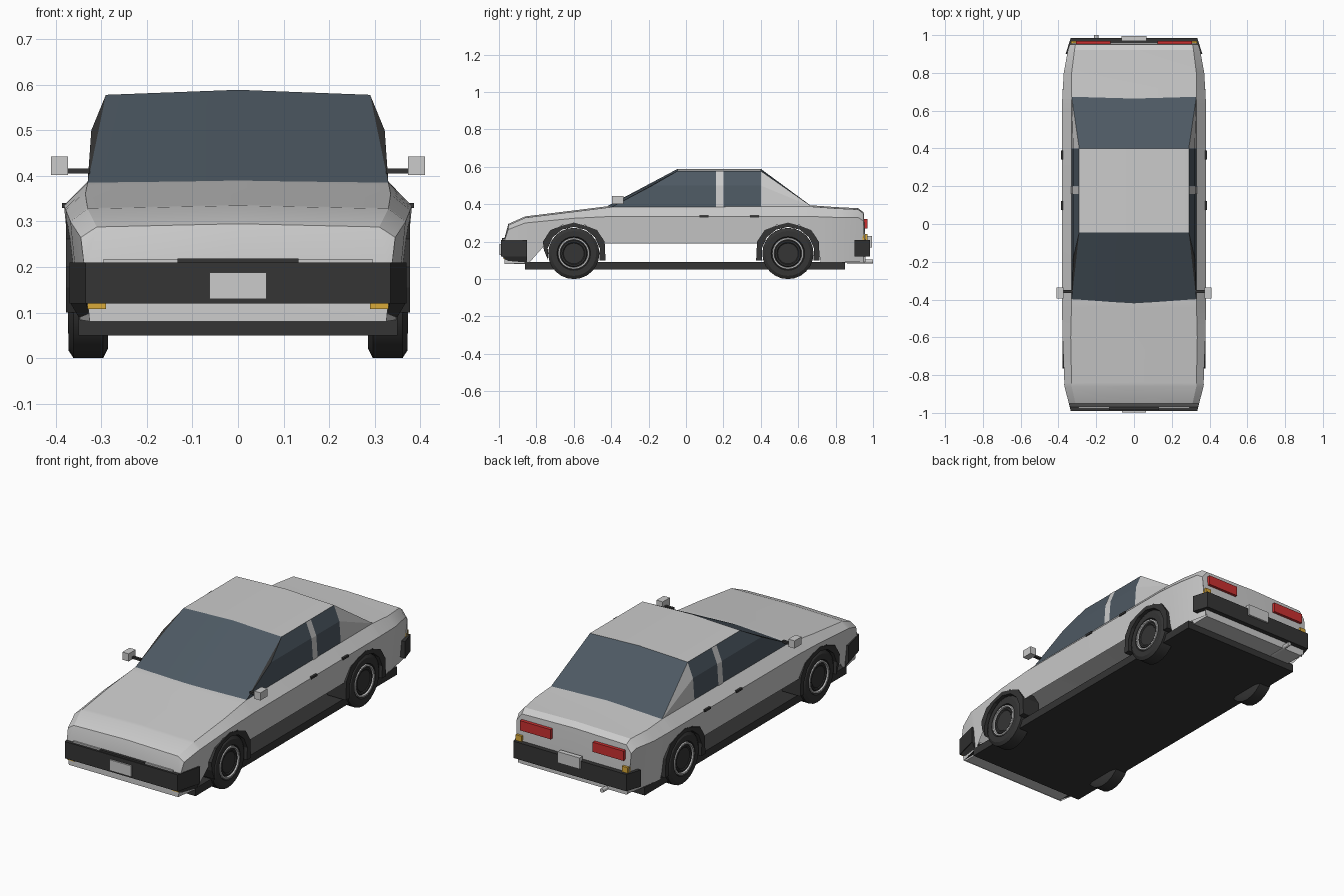
import bpy, bmesh, math

if "Cube" in bpy.data.objects:
    bpy.data.objects.remove(bpy.data.objects["Cube"])


def material(name, col):
    m = bpy.data.materials.new(name)
    m.diffuse_color = (*col, 1)
    m.use_nodes = True
    m.node_tree.nodes["Principled BSDF"].inputs["Base Color"].default_value = m.diffuse_color
    return m


DARK = material("black_trim", (0.035, 0.035, 0.035))
GLASS = material("tinted_glass", (0.075, 0.1, 0.125))
RED = material("red_lens", (0.6, 0.03, 0.03))
AMBER = material("amber_lens", (0.7, 0.4, 0.04))


def mesh(name, verts, faces, mat=None, mirror=False, smooth=None):
    me = bpy.data.meshes.new(name)
    me.from_pydata(verts, [], faces)
    bm = bmesh.new()
    bm.from_mesh(me)
    bmesh.ops.recalc_face_normals(bm, faces=bm.faces)
    bm.to_mesh(me)
    bm.free()
    ob = bpy.data.objects.new(name, me)
    bpy.context.collection.objects.link(ob)
    if mat:
        me.materials.append(mat)
    if mirror:
        ob.modifiers.new("mirror", 'MIRROR')
    if smooth:
        bpy.ops.object.select_all(action='DESELECT')
        ob.select_set(True)
        bpy.context.view_layer.objects.active = ob
        bpy.ops.object.shade_smooth_by_angle(angle=math.radians(smooth))
    return ob


def prism(name, low, high, mat=None, mirror=False):
    """Closed solid between two matching outlines."""
    n = len(low)
    faces = [(i, (i + 1) % n, n + (i + 1) % n, n + i) for i in range(n)]
    faces += [tuple(range(n)), tuple(range(n, 2 * n))]
    return mesh(name, low + high, faces, mat, mirror)


def box(name, x, y, z, mat=None, mirror=False):
    rect = [(x[0], y[0]), (x[1], y[0]), (x[1], y[1]), (x[0], y[1])]
    return prism(name, [(a, b, z[0]) for a, b in rect],
                 [(a, b, z[1]) for a, b in rect], mat, mirror)


def lathe(name, profile, y, z, mat=None, n=24):
    """Revolve (x, radius) profile about a sideways axle."""
    verts = [(x, y + r * math.cos(2 * math.pi * k / n), z + r * math.sin(2 * math.pi * k / n))
             for x, r in profile for k in range(n)]
    p = len(profile)
    faces = [(i * n + k, i * n + (k + 1) % n, (i + 1) * n + (k + 1) % n, (i + 1) * n + k)
             for i in range(p - 1) for k in range(n)]
    faces += [tuple(range(n)), tuple(range((p - 1) * n, p * n))]
    return mesh(name, verts, faces, mat, True, 30)


def lerp(table, y):
    for a, b in zip(table, table[1:]):
        if y <= b[0]:
            t = (y - a[0]) / (b[0] - a[0])
            return [p + (q - p) * t for p, q in zip(a[1:], b[1:])]
    return list(table[-1][1:])


# Body shell: y, deck height, deck half width, shoulder half width, shoulder height
SHAPE = [(-.97, .215, .325, .338, .205), (-.95, .288, .31, .345, .265),
         (-.86, .328, .33, .368, .30), (-.6, .36, .335, .378, .325),
         (-.40, .385, .33, .382, .335), (.66, .388, .33, .38, .335),
         (.8, .378, .33, .372, .33), (.92, .372, .315, .35, .33),
         (.95, .35, .31, .34, .31), (.96, .2, .32, .335, .19)]
# Lower edge of the sides, with wheel openings
FRONT, REAR, AXLE = -.6, .545, .137
LOW = [(-.97, .08), (-.84, .085), (-.765, .17)]
for c in (FRONT, REAR):
    LOW += [(c + d, h) for d, h in ((-.157, .19), (-.12, .25), (-.06, .29),
                                    (.06, .29), (.12, .25), (.157, .19))]
LOW += [(.72, .09), (.96, .09)]
stations = sorted({s[0] for s in SHAPE} | {s[0] for s in LOW})
verts = []
for y in stations:
    top, xe, xs, zs = lerp(SHAPE, y)
    zl, = lerp(LOW, y)
    half = [(xs - .1 * (zs - zl), zl), (xs, zs), (xe, top)]
    verts += [(-x, y, z) for x, z in half] + [(0, y, top + .007)]
    verts += [(x, y, z) for x, z in reversed(half)]
faces = [(7 * i + k, 7 * i + k + 1, 7 * i + k + 8, 7 * i + k + 7)
         for i in range(len(stations) - 1) for k in range(6)]
faces += [tuple(range(7)), tuple(range(len(verts) - 7, len(verts)))]
mesh("body_shell", verts, faces, smooth=25)

# Floor and lower valances
box("floor_pan", (-.35, .35), (-.86, .85), (.05, .092), DARK)
box("front_valance", (-.315, .315), (-.965, -.84), (.08, .12))
box("rear_valance", (-.315, .315), (.84, .955), (.085, .12))

# Roof and glasshouse
R0, R1 = -.045, .40
mesh("roof", [(-.29, R0, .578), (0, R0, .589), (.29, R0, .578),
              (-.29, R1, .578), (0, R1, .589), (.29, R1, .578)],
     [(0, 1, 4, 3), (1, 2, 5, 4)], smooth=30)
mesh("windshield", [(-.33, -.40, .384), (0, -.42, .39), (.33, -.40, .384),
                    (-.29, R0, .578), (0, R0, .589), (.29, R0, .578)],
     [(0, 1, 4, 3), (1, 2, 5, 4)], GLASS, smooth=30)
mesh("rear_window", [(-.33, .675, .386), (0, .665, .394), (.33, .675, .386),
                     (-.29, R1, .578), (0, R1, .589), (.29, R1, .578)],
     [(0, 1, 4, 3), (1, 2, 5, 4)], GLASS, smooth=30)
mesh("side_window", [(.33, -.40, .384), (.33, R1, .386), (.322, R1, .5),
                     (.322, -.18, .5), (.29, R1, .578), (.29, R0, .578)],
     [(0, 1, 2, 3), (3, 2, 4, 5)], GLASS, True)
mesh("front_pillar", [(.33, -.40, .384), (.322, -.18, .5), (.29, R0, .578)],
     [(0, 1, 2)], DARK, True)
mesh("rear_pillar", [(.33, R1, .386), (.322, R1, .5), (.29, R1, .578), (.33, .675, .386)],
     [(0, 1, 3), (1, 2, 3)], None, True)
mesh("middle_pillar", [(x, y, z) for x, z in ((.333, .386), (.325, .5), (.293, .578))
                       for y in (.16, .20)],
     [(0, 1, 3, 2), (2, 3, 5, 4)], None, True)

# Bumpers wrapping round the corners
for name, s, yo, yi, xo in (("front_bumper", -1, .99, .85, .37), ("rear_bumper", 1, .985, .90, .362)):
    outline = [(-xo, yi), (-.335, yo), (.335, yo), (xo, yi),
               (xo - .03, yi), (.31, yo - .035), (-.31, yo - .035), (-xo + .03, yi)]
    prism(name, [(x, s * y, .12) for x, y in outline],
          [(x, s * y, .21) for x, y in outline], DARK)
prism("front_bumper_corner",
      [(.32, -.955, .085), (.347, -.85, .085), (.32, -.85, .085)],
      [(.335, -.985, .125), (.37, -.85, .125), (.325, -.85, .125)], DARK, True)

# Wheels and arches
for name, c in (("front", FRONT), ("rear", REAR)):
    lathe(name + "_tyre", [(.285, .115), (.296, AXLE), (.361, AXLE), (.372, .12),
                           (.372, .09), (.362, .085)], c, AXLE, DARK)
    lathe(name + "_rim", [(.36, .085), (.373, .083), (.373, .075), (.36, .073)], c, AXLE)
    lathe(name + "_hub", [(.36, .073), (.369, .068), (.369, .06), (.365, .055)], c, AXLE, DARK)
    outer = [(-.17, .10), (-.165, .2), (-.125, .262), (-.065, .285), (0, .302),
             (.065, .285), (.125, .262), (.165, .2), (.17, .10)]
    if name == "front":
        outer[0] = (-.16, .155)
    k = .142
    inner = [(k * math.cos(t), AXLE + k * math.sin(t))
             for t in [math.radians(-15 + 210 * i / 8) for i in range(9)]]
    ring = outer + inner
    v = [(x, c + d, z) for x in (.27, .378) for d, z in ring]
    f = []
    for i in range(8):
        a, b, p, q = i, i + 1, 17 - i, 16 - i
        f += [(a, b, q, p), (a + 18, b + 18, q + 18, p + 18),
              (a, b, b + 18, a + 18), (p, q, q + 18, p + 18)]
    f += [(0, 17, 35, 18), (8, 9, 27, 26)]
    mesh(name + "_arch", v, f, DARK, True)

# Mirrors and door handles
box("mirror_arm", (.325, .38), (-.365, -.35), (.405, .416), DARK, True)
box("mirror_housing", (.373, .41), (-.395, -.335), (.402, .443), None, True)
for y in (.097, .365):
    box("door_handle", (.372, .386), (y - .024, y + .024), (.33, .341), DARK, True)

# Front details
box("headlight", (.133, .295), (-.978, -.955), (.2, .218), None, True)
box("grille", (-.133, .133), (-.985, -.955), (.2, .219), DARK)
box("front_plate", (-.063, .063), (-.998, -.985), (.13, .188))
box("front_indicator", (.29, .33), (-.975, -.945), (.108, .12), AMBER, True)

# Rear details
box("tail_light", (.125, .308), (.945, .97), (.27, .322), RED, True)
box("rear_indicator", (.298, .333), (.945, .97), (.21, .24), AMBER, True)
box("rear_plate", (-.065, .065), (.97, .995), (.17, .23))
bpy.ops.mesh.primitive_cylinder_add(vertices=12, radius=.011, depth=.14,
                                    location=(-.2, .93, .093), rotation=(math.pi / 2, 0, 0))
bpy.context.object.name = "exhaust_pipe"
